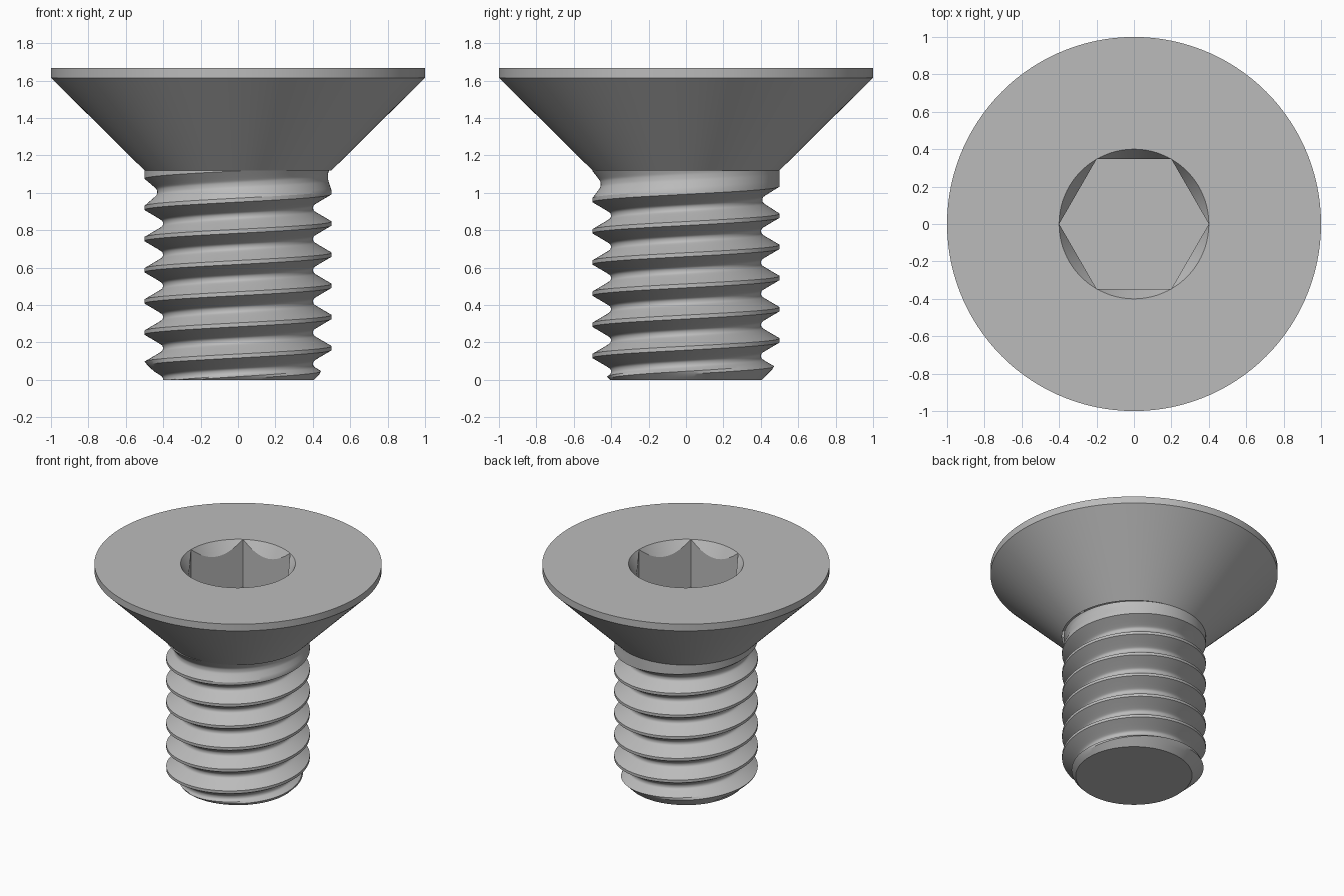
import bpy, bmesh, math

cube = bpy.data.objects.get("Cube")
if cube:
    bpy.data.objects.remove(cube, do_unlink=True)

SEGMENTS = 120
PITCH = 1 / 6
TOP, RIM, NECK = 1.667, 1.615, 1.12
CREST, ROOT = 0.5, 0.4
SOCKET, FLOOR = 0.4, 1.3

steel = bpy.data.materials.new("grey steel")
steel.use_nodes = True
colour = (0.5, 0.5, 0.5, 1)
steel.diffuse_color = colour
steel.node_tree.nodes["Principled BSDF"].inputs["Base Color"].default_value = colour


def skin(name, columns, angle):
    """Join columns of points (ordered bottom to top, around z) into a smooth object."""
    bm = bmesh.new()
    grid = [[bm.verts.new(p) for p in col] for col in columns]
    for a, b in zip(grid, grid[1:]):
        for j in range(len(a) - 1):
            bm.faces.new((a[j], b[j], b[j + 1], a[j + 1]))
    bmesh.ops.remove_doubles(bm, verts=bm.verts, dist=0.0001)
    mesh = bpy.data.meshes.new(name)
    bm.to_mesh(mesh)
    bm.free()
    mesh.materials.append(steel)
    obj = bpy.data.objects.new(name, mesh)
    bpy.context.collection.objects.link(obj)
    bpy.ops.object.select_all(action="DESELECT")
    obj.select_set(True)
    bpy.context.view_layer.objects.active = obj
    bpy.ops.object.shade_smooth_by_angle(angle=math.radians(angle))
    return obj


def polar(r, t, z):
    return (r * math.cos(t), r * math.sin(t), z)


angles = [2 * math.pi * i / SEGMENTS for i in range(SEGMENTS + 1)]


# Threaded shank: helical groove with rounded root, run-out and end chamfer
def groove_height(t):
    return 0.253 + PITCH * t / (2 * math.pi)


def thread_radius(t, z):
    d = (z - groove_height(t) + PITCH / 2) % PITCH - PITCH / 2
    w = (abs(d) - 0.0153) * math.sqrt(3)
    r = min(CREST, ROOT + (w + math.hypot(w, 0.012)) / 2)
    fade = max(0, min(1, (NECK - (z - d)) / 0.17))
    return min(CREST - (CREST - r) * fade, 0.405 + z)


half = [0.005, 0.01, 0.015, 0.02, 0.027, 0.04, 0.056, 0.0728]
offsets = [-d for d in reversed(half)] + [0] + half
columns = []
for t in angles:
    col = [(0, 0, 0)]
    for turn in range(-5, 8):
        for d in offsets:
            z = max(0, min(NECK, groove_height(t) + turn * PITCH + d))
            col.append(polar(thread_radius(t, z), t, z))
    columns.append(col)
skin("threaded_shank", columns, 27)

# Countersunk head with a chamfered hexagonal socket
columns = []
for t in angles:
    side = t % (math.pi / 3) - math.pi / 6
    hexagon = SOCKET * math.cos(math.pi / 6) / math.cos(side)
    scallop = TOP - (SOCKET - hexagon) * math.sqrt(3)
    profile = [(CREST, NECK), (1, RIM), (1, TOP), (SOCKET, TOP),
               (hexagon, scallop), (hexagon, FLOOR), (0, FLOOR)]
    columns.append([polar(r, t, z) for r, z in profile])
skin("socket_head", columns, 27)
